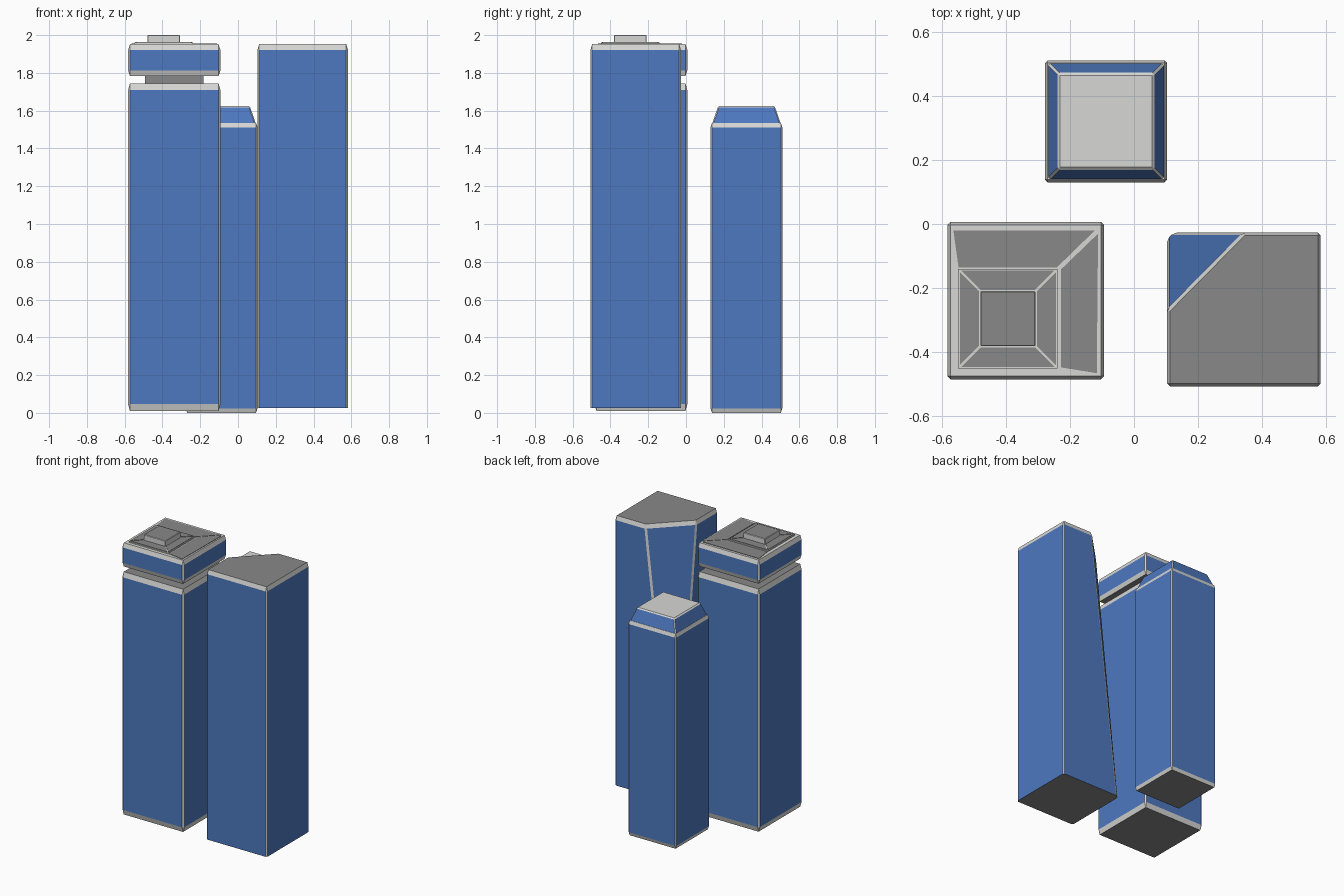
import bpy, bmesh
from mathutils import Vector

if "Cube" in bpy.data.objects:
    bpy.data.objects.remove(bpy.data.objects["Cube"])


def material(name, col):
    m = bpy.data.materials.new(name)
    m.diffuse_color = (*col, 1)
    m.use_nodes = True
    m.node_tree.nodes["Principled BSDF"].inputs["Base Color"].default_value = m.diffuse_color
    return m


MATS = [material("blue_glass", (0.075, 0.19, 0.53)),
        material("light_trim", (0.68, 0.68, 0.67)),
        material("dark_roof", (0.25, 0.25, 0.25))]
BLUE, LIGHT, DARK = 0, 1, 2


def finish(name, bm):
    me = bpy.data.meshes.new(name)
    bm.to_mesh(me)
    bm.free()
    for m in MATS:
        me.materials.append(m)
    ob = bpy.data.objects.new(name, me)
    bpy.context.collection.objects.link(ob)
    return ob


def block(name, x, y, z, side=BLUE, top=DARK, bevel=0.01, tall=0.03,
          taper=0.0, cut=None, bevel_bottom=True):
    """Box with light bevelled trim; horizontal trim is `tall` high."""
    bm = bmesh.new()
    bmesh.ops.create_cube(bm, size=1)
    for v in bm.verts:
        t = taper if v.co.z > 0 else 0
        v.co = Vector((x[0] + t if v.co.x < 0 else x[1] - t,
                       y[0] + t if v.co.y < 0 else y[1] - t,
                       z[0] if v.co.z < 0 else z[1]))
    if cut:
        a, b, c = map(Vector, cut)
        n = (b - a).cross(c - a).normalized()
        if n.dot(Vector((-1, 1, 0))) < 0:
            n = -n
        r = bmesh.ops.bisect_plane(bm, geom=bm.verts[:] + bm.edges[:] + bm.faces[:],
                                   plane_co=a, plane_no=n, clear_outer=True)
        edges = [g for g in r["geom_cut"] if isinstance(g, bmesh.types.BMEdge)]
        bmesh.ops.edgenet_fill(bm, edges=edges)
    bmesh.ops.recalc_face_normals(bm, faces=bm.faces[:])
    bm.normal_update()
    for f in bm.faces:
        nz = f.normal.z
        f.material_index = top if nz > 0.9 else DARK if nz < -0.9 else side
    if bevel:
        edges = [e for e in bm.edges if bevel_bottom or
                 any(v.co.z > z[0] + 1e-4 for v in e.verts)]
        # squash in z so that horizontal trim comes out taller than it is deep
        k = bevel / tall
        for v in bm.verts:
            v.co.z *= k
        bmesh.ops.bevel(bm, geom=edges, offset=bevel, segments=1, profile=0.5,
                        affect='EDGES', material=LIGHT, clamp_overlap=False)
        for v in bm.verts:
            v.co.z /= k
    bmesh.ops.recalc_face_normals(bm, faces=bm.faces[:])
    return finish(name, bm)


def plate(name, pts, z0, z1, mat=DARK):
    """Thin flat panel from a top-view outline."""
    bm = bmesh.new()
    f = bm.faces.new([bm.verts.new((px, py, z0)) for px, py in pts])
    r = bmesh.ops.extrude_face_region(bm, geom=[f])
    for v in r["geom"]:
        if isinstance(v, bmesh.types.BMVert):
            v.co.z = z1
    bmesh.ops.recalc_face_normals(bm, faces=bm.faces[:])
    for f in bm.faces:
        f.material_index = mat
    return finish(name, bm)


# left tower: shaft, recessed neck, upper block
AX, AY = (-0.582, -0.093), (-0.484, 0.007)
block("left_tower_shaft", AX, AY, (0.01, 1.745), tall=0.036)
block("left_tower_neck", (-0.493, -0.182), (-0.394, -0.083), (1.74, 1.79),
      side=DARK, bevel=0)
block("left_tower_upper_block", AX, AY, (1.783, 1.952), top=LIGHT, tall=0.03)

# left tower roof: dark panels between light ribs
plate("roof_panel_back", [(-0.563, -0.02), (-0.122, -0.02),
                          (-0.24, -0.135), (-0.547, -0.135)], 1.95, 1.955)
plate("roof_panel_right", [(-0.112, -0.03), (-0.116, -0.465),
                           (-0.228, -0.447), (-0.228, -0.142)], 1.95, 1.955)
CX, CY = -0.393, -0.295
plate("roof_step", [(CX + sx * 0.155, CY + sy * 0.155) for sx, sy in
                    ((-1, -1), (1, -1), (1, 1), (-1, 1))], 1.95, 1.96, LIGHT)
ring = [(-0.145, -0.15), (0.145, -0.15), (0.085, -0.09), (-0.085, -0.09)]
for i, (c, s) in enumerate(((1, 0), (0, 1), (-1, 0), (0, -1))):
    plate(f"roof_step_panel_{i}", [(CX + c * px - s * py, CY + s * px + c * py)
                                   for px, py in ring], 1.959, 1.963)
block("roof_plant_box", (CX - 0.086, CX + 0.086), (CY - 0.086, CY + 0.086),
      (1.955, 2.0), side=LIGHT, bevel=0.003, tall=0.003)

# right tower with a long slanted cut on its back left corner
block("right_tower", (0.103, 0.582), (-0.506, -0.027), (0.025, 1.952),
      bevel=0.009, tall=0.03, bevel_bottom=False,
      cut=((0.103, -0.268, 1.952), (0.341, -0.027, 1.952), (0.113, -0.037, 0.025)))

# rear tower with a sloped crown
block("rear_tower_shaft", (-0.277, 0.103), (0.13, 0.51), (0.0, 1.536),
      top=LIGHT, bevel=0.008, tall=0.024)
block("rear_tower_crown", (-0.272, 0.098), (0.135, 0.505), (1.522, 1.625),
      top=LIGHT, bevel=0.006, tall=0.008, taper=0.036)
